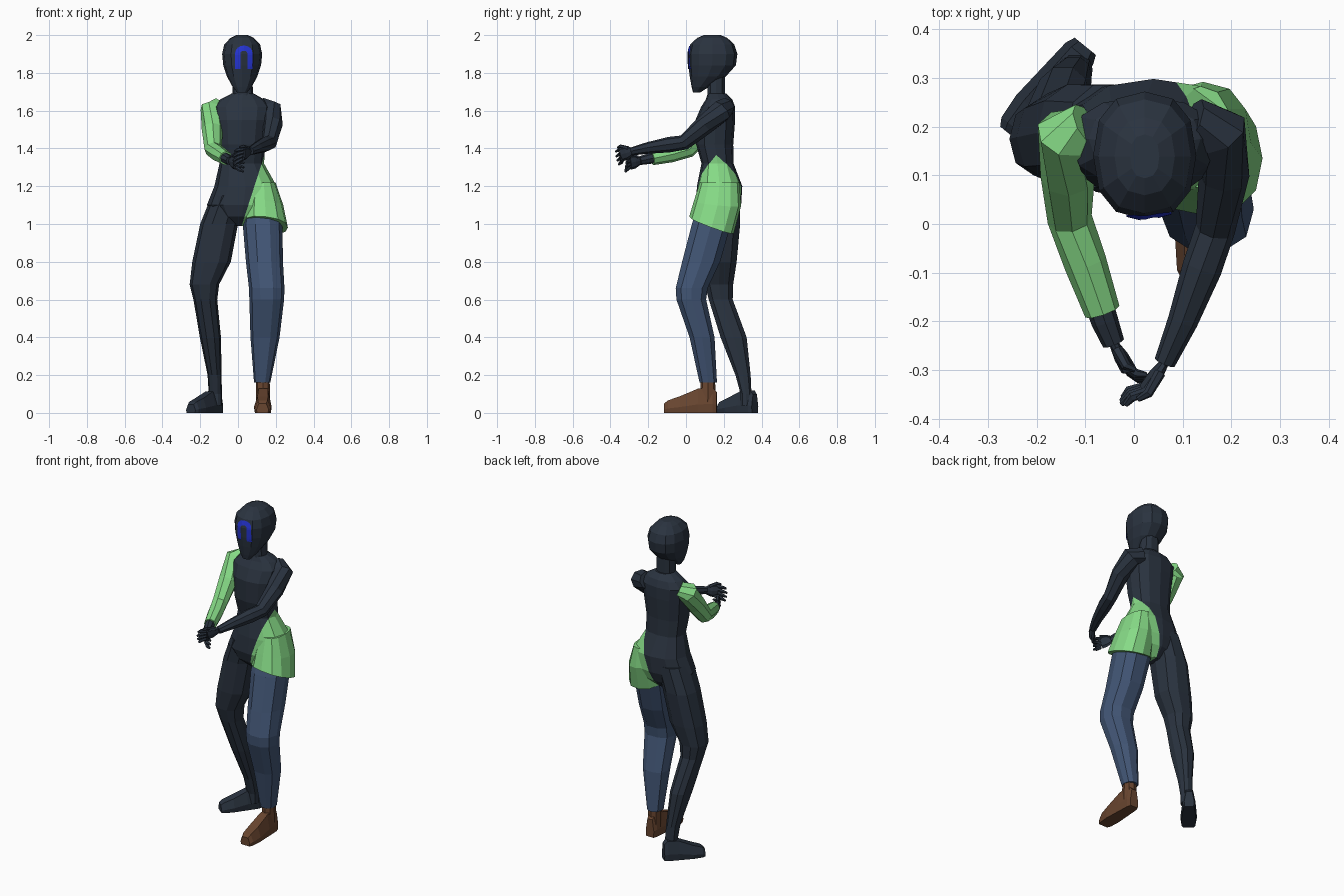
import bpy, bmesh, math
from mathutils import Vector
from mathutils.bvhtree import BVHTree


def material(name, rgb):
    m = bpy.data.materials.new(name)
    m.diffuse_color = (*rgb, 1)
    return m


DARK = material("dark navy", (0.023, 0.033, 0.050))
GREEN = material("light green", (0.238, 0.700, 0.238))
DENIM = material("denim blue", (0.054, 0.092, 0.178))
BROWN = material("brown leather", (0.140, 0.060, 0.029))
BLUE = material("bright blue", (0.018, 0.034, 0.640))


def finish(name, bm, *mats):
    bmesh.ops.recalc_face_normals(bm, faces=bm.faces)
    me = bpy.data.meshes.new(name)
    bm.to_mesh(me)
    for m in mats:
        me.materials.append(m)
    ob = bpy.data.objects.new(name, me)
    bpy.context.collection.objects.link(ob)
    return ob


def skin(rings):
    """Bridge closed rings of points and cap both ends."""
    bm = bmesh.new()
    vs = [[bm.verts.new(p) for p in r] for r in rings]
    n = len(vs[0])
    for a, b in zip(vs, vs[1:]):
        for i in range(n):
            j = (i + 1) % n
            bm.faces.new((a[i], a[j], b[j], b[i]))
    bm.faces.new(vs[0])
    bm.faces.new(vs[-1])
    bmesh.ops.recalc_face_normals(bm, faces=bm.faces)
    return bm


def loft(rings, n=12, e=0.85):
    """Horizontal rings (z, cx, cy, rx, ry[, tilt]); e < 1 is boxier."""
    out = []
    for z, cx, cy, rx, ry, *tilt in rings:
        ring = []
        for i in range(n):
            a = 2 * math.pi * i / n
            c, s = round(math.cos(a), 6), round(math.sin(a), 6)
            x = math.copysign(abs(c) ** e, c) * rx
            y = math.copysign(abs(s) ** e, s) * ry
            dz = tilt[0] * y - 0.12 * x if tilt else 0
            ring.append((cx + x, cy + y, z + dz))
        out.append(ring)
    return skin(out)


def tube(path, n=8, up=(0, 0, 1), flat=1.0):
    """Tube along (point, radius) pairs; flat scales it across 'up'."""
    pts = [Vector(p) for p, r in path]
    out = []
    for i, (p, r) in enumerate(path):
        t = (pts[min(i + 1, len(pts) - 1)] - pts[max(i - 1, 0)]).normalized()
        side = t.cross(Vector(up)).normalized()
        top = side.cross(t)
        out.append([pts[i] + side * math.cos(k * math.tau / n) * r * flat
                    + top * math.sin(k * math.tau / n) * r for k in range(n)])
    return skin(out)


# torso, with the hip side coloured beyond a slanted cut
torso = loft([(0.99, 0.02, 0.17, 0.03, 0.05), (1.04, 0.02, 0.17, 0.13, 0.10),
              (1.10, 0.03, 0.172, 0.195, 0.12), (1.20, 0.04, 0.178, 0.165, 0.12),
              (1.32, 0.02, 0.167, 0.118, 0.085), (1.42, 0.018, 0.152, 0.125, 0.098),
              (1.55, 0.02, 0.155, 0.14, 0.105), (1.62, 0.02, 0.17, 0.15, 0.09),
              (1.66, 0.022, 0.175, 0.115, 0.07), (1.69, 0.025, 0.165, 0.06, 0.05)])
co, no = Vector((0.132, 0, 1.34)), Vector((0.31, 0, -0.10)).normalized()
bmesh.ops.bisect_plane(torso, geom=torso.verts[:] + torso.edges[:] + torso.faces[:],
                       plane_co=co, plane_no=no)
for f in torso.faces:
    f.material_index = int((f.calc_center_median() - co).dot(no) > 0)
finish("torso", torso, DARK, GREEN)

# flared hip panel over the trouser leg
finish("hip_panel", loft([(1.22, 0.137, 0.178, 0.062, 0.105),
                          (1.11, 0.142, 0.167, 0.098, 0.125, -0.1),
                          (0.995, 0.148, 0.135, 0.116, 0.118, -0.37)]), GREEN)

# neck and head
finish("neck", loft([(1.62, 0.025, 0.165, 0.07, 0.06), (1.68, 0.025, 0.16, 0.055, 0.047),
                     (1.80, 0.023, 0.16, 0.052, 0.05)], 10), DARK)
head = loft([(1.695, 0.022, 0.055, 0.025, 0.018), (1.725, 0.022, 0.075, 0.05, 0.045),
             (1.78, 0.022, 0.115, 0.08, 0.095), (1.84, 0.022, 0.138, 0.1, 0.126),
             (1.90, 0.022, 0.141, 0.106, 0.131), (1.95, 0.022, 0.139, 0.095, 0.117),
             (1.985, 0.022, 0.139, 0.062, 0.08), (2.0, 0.022, 0.139, 0.03, 0.045)])
finish("head", head, DARK)

# painted arch on the face, laid just in front of the head surface
tree = BVHTree.FromBMesh(head)
line = [(-1, 0, 1.82 + 0.015 * i) for i in range(6)]
line += [(-math.cos(k * math.pi / 8), math.sin(k * math.pi / 8), 1.905) for k in range(9)]
line += [(1, 0, 1.895 - 0.015 * i) for i in range(6)]
bm = bmesh.new()
rows = []
for u, v, z in line:
    row = []
    for r in (0.018, 0.032, 0.046):
        x, zz = 0.031 + u * r, z + v * (r - 0.006)
        hit = tree.ray_cast(Vector((x, -1, zz)), Vector((0, 1, 0)))[0]
        row.append(bm.verts.new((x, hit.y - 0.005, zz)))
    rows.append(row)
for a, b in zip(rows, rows[1:]):
    for i in range(2):
        bm.faces.new((a[i], a[i + 1], b[i + 1], b[i]))
finish("face_arch", bm, BLUE)

# legs
finish("trouser_leg", loft([(1.10, 0.13, 0.16, 0.09, 0.10), (1.0, 0.13, 0.135, 0.105, 0.108),
                            (0.80, 0.14, 0.08, 0.098, 0.105), (0.66, 0.152, 0.03, 0.094, 0.088),
                            (0.60, 0.152, 0.028, 0.092, 0.082), (0.40, 0.143, 0.085, 0.077, 0.069),
                            (0.16, 0.128, 0.118, 0.043, 0.048)], 10), DENIM)
finish("bare_leg", loft([(1.15, -0.05, 0.18, 0.09, 0.11), (1.0, -0.1, 0.187, 0.1, 0.104),
                         (0.80, -0.14, 0.178, 0.102, 0.094), (0.68, -0.178, 0.175, 0.078, 0.078),
                         (0.60, -0.173, 0.184, 0.063, 0.066), (0.40, -0.146, 0.252, 0.056, 0.072),
                         (0.20, -0.124, 0.302, 0.037, 0.042), (0.10, -0.12, 0.318, 0.035, 0.03),
                         (0.04, -0.12, 0.318, 0.035, 0.03)], 10), DARK)
finish("boot_shaft", loft([(0.05, 0.133, 0.115, 0.038, 0.042),
                           (0.19, 0.131, 0.116, 0.036, 0.038)], 8), BROWN)


def foot(name, heel, toe, mat, k=1.0):
    """Wedge foot lofted from heel to toe."""
    heel, toe = Vector((*heel, 0)), Vector((*toe, 0))
    side = (toe - heel).normalized().cross(Vector((0, 0, 1)))
    rings = []
    for t, w, h in [(0, 0.028, 0.11), (0.08, 0.036, 0.135), (0.36, 0.041, 0.128),
                    (0.7, 0.047, 0.088), (0.93, 0.042, 0.066), (1, 0.032, 0.05)]:
        c = heel.lerp(toe, t)
        rings.append([c + side * x * w + Vector((0, 0, z * h * k)) for x, z in
                      [(-0.9, 0), (0.9, 0), (1, 0.35), (0.6, 1), (-0.6, 1), (-1, 0.35)]])
    finish(name, skin(rings), mat)


foot("boot", (0.135, 0.163), (0.130, -0.115), BROWN)
foot("bare_foot", (-0.100, 0.365), (-0.250, 0.180), DARK, 0.88)

# arms
finish("sleeve", tube([((-0.10, 0.205, 1.625), 0.045), ((-0.14, 0.185, 1.605), 0.061),
                       ((-0.136, 0.10, 1.50), 0.056), ((-0.132, 0.01, 1.395), 0.046),
                       ((-0.10, -0.08, 1.37), 0.044), ((-0.065, -0.18, 1.348), 0.037)]), GREEN)
finish("sleeved_wrist", tube([((-0.08, -0.14, 1.357), 0.030), ((-0.06, -0.20, 1.345), 0.028),
                              ((-0.042, -0.245, 1.335), 0.023)]), DARK)
finish("bare_arm", tube([((0.12, 0.21, 1.62), 0.05), ((0.175, 0.188, 1.60), 0.060),
                         ((0.185, 0.10, 1.525), 0.052), ((0.167, -0.01, 1.432), 0.041),
                         ((0.140, -0.09, 1.42), 0.041), ((0.10, -0.20, 1.403), 0.031),
                         ((0.063, -0.285, 1.385), 0.022)]), DARK)


def hand(name, wrist, knuckle, tip, spread):
    """Flat palm with four bent fingers and a thumb."""
    w, k, t, s = (Vector(v) for v in (wrist, knuckle, tip, spread))
    s.normalize()
    finish(name + "_palm", tube([(w, 0.022), (w.lerp(k, 0.5), 0.036), (k, 0.038)],
                                8, s, 0.42), DARK)
    for i in range(4):
        o = s * (i - 1.5) * 0.02
        mid = k.lerp(t, 0.5) + o * 1.1 + (t - w).cross(s) * 0.06
        reach = 1.0 - 0.1 * abs(i - 1.7)
        finish(f"{name}_finger_{i + 1}",
               tube([(k + o * 0.9, 0.011), (mid, 0.010),
                     (k.lerp(t, reach) + o * 1.2, 0.006)], 6, s), DARK)
    finish(name + "_thumb", tube([(w.lerp(k, 0.3) + s * 0.02, 0.012),
                                  (k + s * 0.042, 0.010),
                                  (k.lerp(t, 0.4) + s * 0.046, 0.006)], 6, s), DARK)


hand("sleeved_hand", (-0.042, -0.245, 1.335), (-0.012, -0.298, 1.325),
     (0.035, -0.318, 1.31), (-0.1, 0.15, 1))
hand("bare_hand", (0.063, -0.285, 1.385), (0.025, -0.34, 1.37),
     (-0.028, -0.368, 1.345), (0.1, -0.2, 1))
